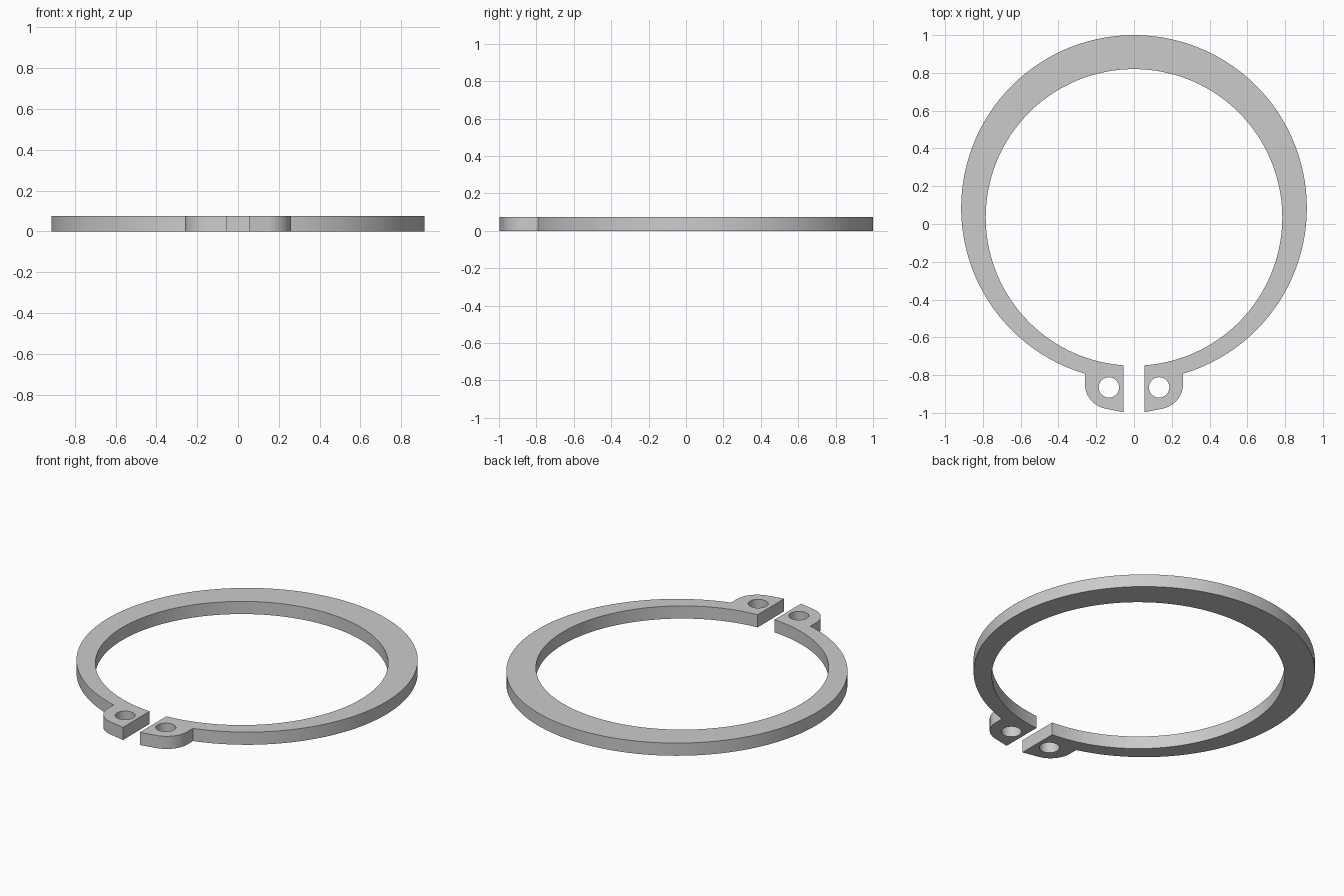
import bpy, bmesh
from math import sin, cos, acos, asin, sqrt, pi, radians

if "Cube" in bpy.data.objects:
    bpy.data.objects.remove(bpy.data.objects["Cube"])

THICK = 0.075
GAP, LUG_X = 0.055, 0.26             # half gap, outer side of lug
OUT_R, OUT_Y = 0.915, 0.085          # outer circle
IN_R, IN_Y = 0.785, 0.035            # inner circle, offset so the band tapers
HOLE = (0.133, -0.865, 0.054)


def arc(cx, cy, r, a0, a1, n):
    return [(cx + r * cos(a0 + (a1 - a0) * i / n), cy + r * sin(a0 + (a1 - a0) * i / n))
            for i in range(n + 1)]


def mirrored(pts):
    return [(-x, y) for x, y in reversed(pts)]


# right half of the outline: inner arc from top to gap, lug, outer arc back to top
inner = arc(0, IN_Y, IN_R, pi / 2, -acos(GAP / IN_R), 80)
lug = [(GAP, -0.997)] + arc(0.125, -0.845, 0.135, radians(-80), 0, 14)
outer = arc(0, OUT_Y, OUT_R, -acos(LUG_X / OUT_R), pi / 2, 80)
right = inner[1:] + lug + outer[:-1]
outline = right + [outer[-1]] + mirrored(right) + [inner[0]]
# the ring is a closed C: outer top and inner top points lie inside the band seam
inner_path = mirrored(inner)[:-1] + inner
outer_path = lug + outer + mirrored(lug + outer)[1:]
# left gap -> over the inner top -> right gap -> right lug -> outer top -> left lug
outline = inner_path + outer_path

bm = bmesh.new()


def loop(pts):
    vs = [bm.verts.new((x, y, 0)) for x, y in pts]
    return [bm.edges.new((vs[i], vs[(i + 1) % len(vs)])) for i in range(len(vs))]


edges = loop(outline)
# plier holes in both lugs
for s in (-1, 1):
    edges += loop(arc(s * HOLE[0], HOLE[1], HOLE[2], 0, 2 * pi, 32)[:-1])

# fill the profile and give it thickness
bmesh.ops.triangle_fill(bm, use_beauty=True, use_dissolve=False, edges=edges)
res = bmesh.ops.extrude_face_region(bm, geom=bm.faces[:], use_keep_orig=True)
for v in res["geom"]:
    if isinstance(v, bmesh.types.BMVert):
        v.co.z = THICK
bmesh.ops.recalc_face_normals(bm, faces=bm.faces[:])

mesh = bpy.data.meshes.new("retaining_ring")
bm.to_mesh(mesh)
bm.free()
ring = bpy.data.objects.new("retaining_ring", mesh)
bpy.context.collection.objects.link(ring)
bpy.context.view_layer.objects.active = ring
ring.select_set(True)
bpy.ops.object.shade_smooth_by_angle(angle=radians(30))
